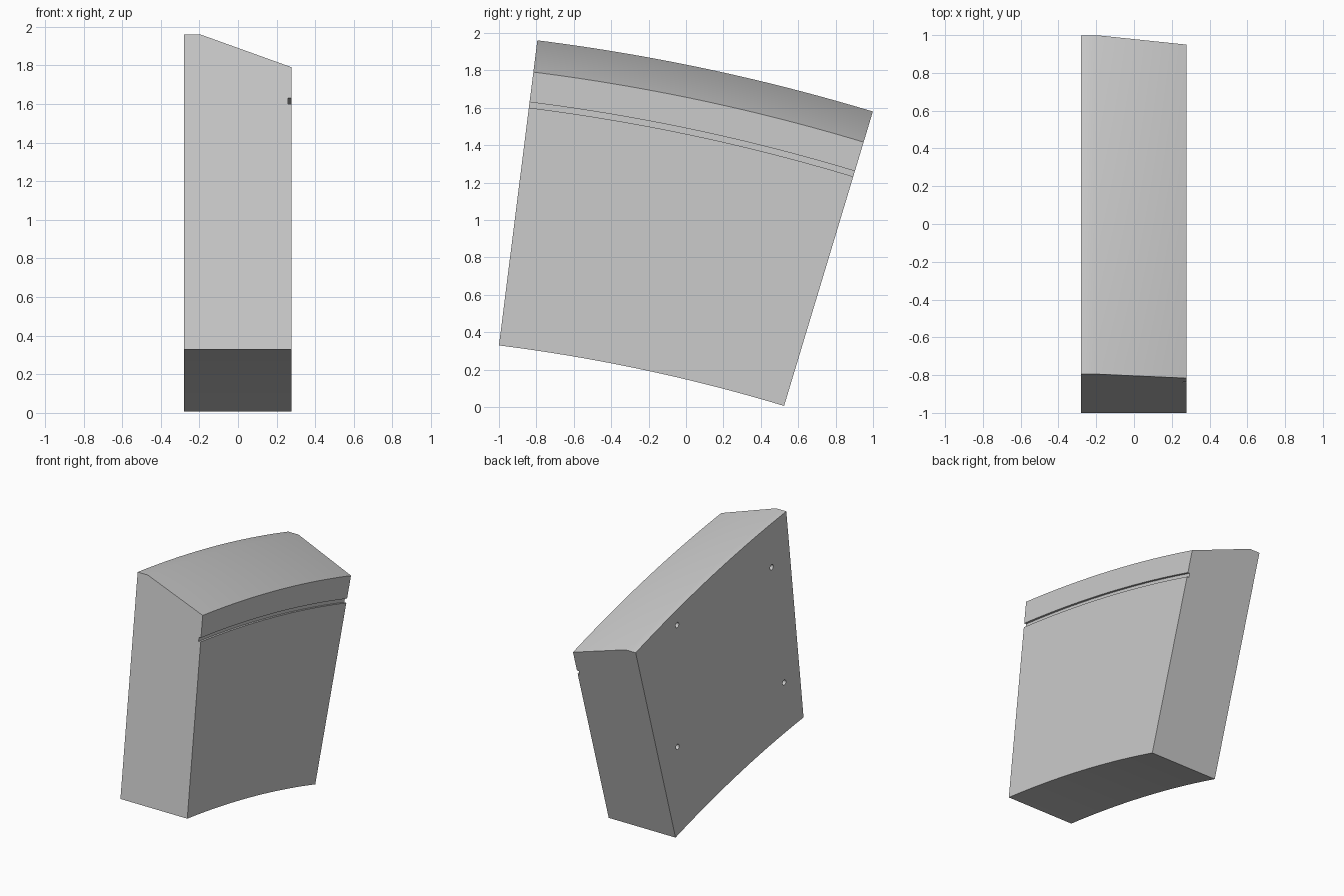
import bpy, bmesh
from math import radians, sin, cos, pi
from mathutils import Vector, Matrix

cube = bpy.data.objects.get("Cube")
if cube:
    bpy.data.objects.remove(cube, do_unlink=True)

grey = bpy.data.materials.new("light_grey")
grey.use_nodes = True
colour = (0.6, 0.6, 0.6, 1)
grey.diffuse_color = colour
grey.node_tree.nodes["Principled BSDF"].inputs["Base Color"].default_value = colour

CENTRE_Y, CENTRE_Z = -2.161, -8.90
START, END, STEPS = radians(7.17), radians(16.78), 32
LEFT, RIGHT = -0.28, 0.277


def make_object(name, bm):
    bmesh.ops.recalc_face_normals(bm, faces=bm.faces)
    mesh = bpy.data.meshes.new(name)
    bm.to_mesh(mesh)
    bm.free()
    mesh.materials.append(grey)
    obj = bpy.data.objects.new(name, mesh)
    bpy.context.collection.objects.link(obj)
    return obj


def sweep(name, profile):
    """Sweep an (x, radius) profile along the arc and cap both ends."""
    bm = bmesh.new()
    rings = []
    for i in range(STEPS + 1):
        a = START + (END - START) * i / STEPS
        rings.append([bm.verts.new((x, CENTRE_Y + r * sin(a), CENTRE_Z + r * cos(a)))
                      for x, r in profile])
    n = len(profile)
    for a, b in zip(rings, rings[1:]):
        for j in range(n):
            k = (j + 1) % n
            bm.faces.new((a[j], a[k], b[k], b[j]))
    bm.faces.new(rings[0])
    bm.faces.new(rings[-1])
    return make_object(name, bm)


# Curved block with a bevelled crown and a narrow groove in one side
GROOVE = RIGHT - 0.017
block = sweep("curved_block", [
    (LEFT, 9.302), (RIGHT, 9.302),
    (RIGHT, 10.583), (GROOVE, 10.583), (GROOVE, 10.613), (RIGHT, 10.613),
    (RIGHT, 10.775), (-0.195, 10.946), (LEFT, 10.946)])

# Four small pin holes in the plain side
bm = bmesh.new()
for y, z in [(-0.62, 1.605), (0.505, 1.60), (-0.77, 0.68), (0.50, 0.68)]:
    place = Matrix.Translation(Vector((LEFT, y, z))) @ Matrix.Rotation(pi / 2, 4, 'Y')
    bmesh.ops.create_cone(bm, cap_ends=True, segments=16, radius1=0.02,
                          radius2=0.02, depth=0.2, matrix=place)
pins = make_object("pin_hole_cutter", bm)
pins.hide_render = True

cut = block.modifiers.new("pin_holes", 'BOOLEAN')
cut.operation = 'DIFFERENCE'
cut.solver = 'EXACT'
cut.object = pins
bpy.ops.object.select_all(action='DESELECT')
block.select_set(True)
bpy.context.view_layer.objects.active = block
bpy.ops.object.modifier_apply(modifier=cut.name)
bpy.data.objects.remove(pins, do_unlink=True)

bpy.ops.object.shade_smooth_by_angle(angle=radians(30))
